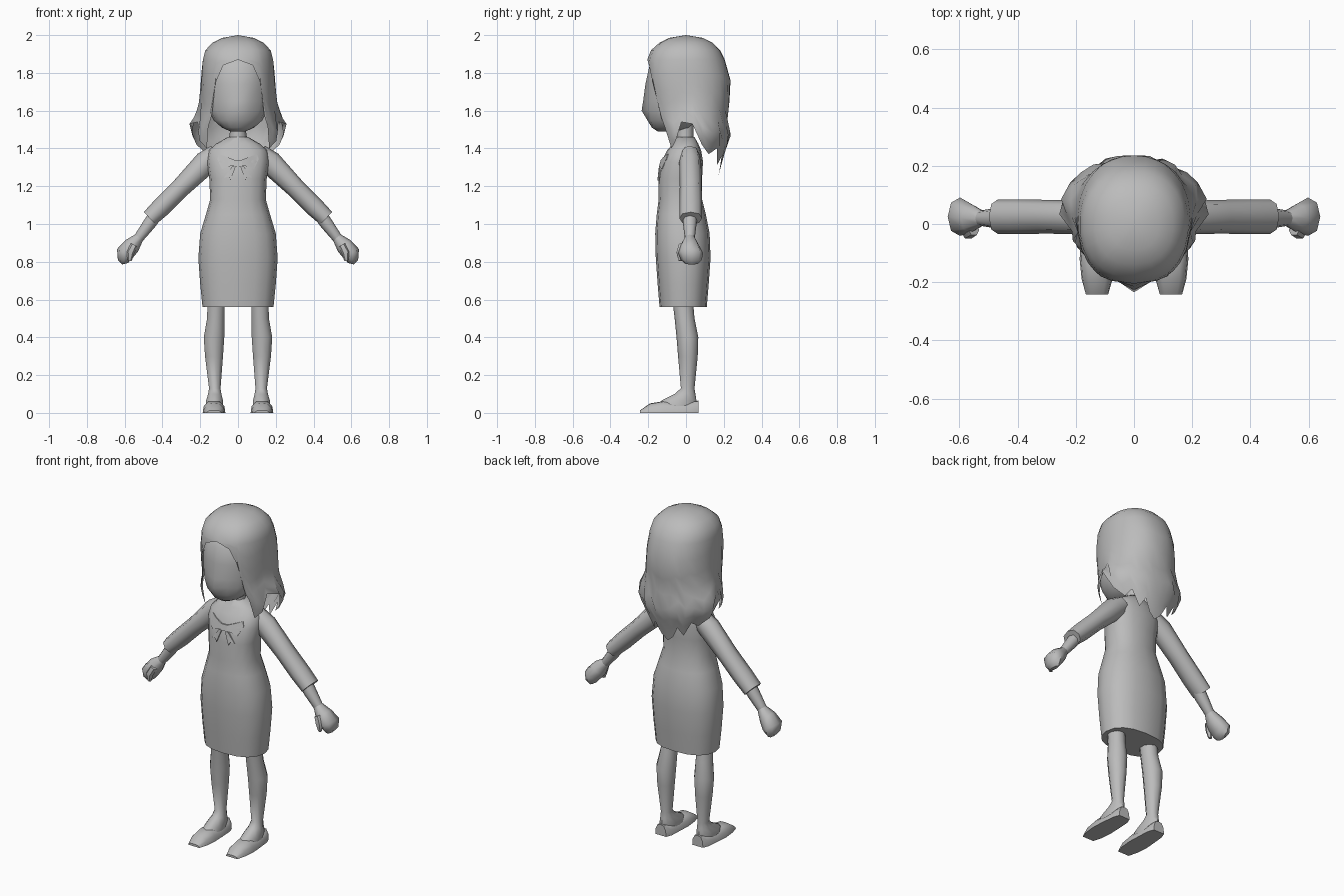
import bpy, bmesh, math
from mathutils import Vector

grey = bpy.data.materials.new("plain_grey")
grey.diffuse_color = (0.5, 0.5, 0.5, 1)


def lerp_table(table, z):
    """Interpolate rows (z, values...) sorted by rising z."""
    z = min(max(z, table[0][0]), table[-1][0])
    for a, b in zip(table, table[1:]):
        if z <= b[0]:
            t = (z - a[0]) / (b[0] - a[0])
            return [p + (q - p) * t for p, q in zip(a[1:], b[1:])]


def finish(name, bm, angle=50, recalc=True):
    bmesh.ops.remove_doubles(bm, verts=bm.verts, dist=0.0005)
    if recalc:
        bmesh.ops.recalc_face_normals(bm, faces=bm.faces)
    me = bpy.data.meshes.new(name)
    bm.to_mesh(me)
    bm.free()
    me.materials.append(grey)
    ob = bpy.data.objects.new(name, me)
    bpy.context.collection.objects.link(ob)
    bpy.ops.object.select_all(action='DESELECT')
    ob.select_set(True)
    bpy.context.view_layer.objects.active = ob
    bpy.ops.object.shade_smooth_by_angle(angle=math.radians(angle))
    return ob


def loft(name, rings, angle=50):
    bm = bmesh.new()
    rows = [[bm.verts.new(p) for p in r] for r in rings]
    n = len(rows[0])
    for a, b in zip(rows, rows[1:]):
        for i in range(n):
            j = (i + 1) % n
            bm.faces.new((a[i], a[j], b[j], b[i]))
    bm.faces.new(rows[0])
    bm.faces.new(rows[-1])
    return finish(name, bm, angle)


def spow(v, p):
    return math.copysign(abs(v) ** p, v)


def ring(c, u, v, n, p=1.0):
    """Rounded ring about c with half axes u and v."""
    out = []
    for i in range(n):
        a = 2 * math.pi * i / n
        out.append(Vector(c) + u * spow(math.cos(a), p) + v * spow(math.sin(a), p))
    return out


def flat_ring(z, hw, y0, y1, n, p=1.0, x=0.0):
    return ring((x, (y0 + y1) / 2, z), Vector((0, -(y1 - y0) / 2, 0)), Vector((hw, 0, 0)), n, p)


def limb(name, s, pts, n=8):
    """Tube in the xz plane; pts are x, y, z, in-plane radius, depth radius."""
    rings = []
    for i, (x, y, z, r, d) in enumerate(pts):
        a, b = pts[max(i - 1, 0)], pts[min(i + 1, len(pts) - 1)]
        t = Vector((s * (b[0] - a[0]), 0, b[2] - a[2])).normalized()
        rings.append(ring((s * x, y, z), Vector((t.z, 0, -t.x)) * r, Vector((0, d, 0)), n, 0.9))
    return loft(name, rings)


# Dress: z, half width, front y, back y
DRESS = [(0.56, 0.188, -0.14, 0.11), (0.68, 0.2, -0.15, 0.12), (0.82, 0.21, -0.16, 0.13),
         (0.95, 0.2, -0.163, 0.125), (1.05, 0.17, -0.155, 0.105), (1.13, 0.147, -0.145, 0.085),
         (1.24, 0.152, -0.147, 0.085), (1.33, 0.165, -0.13, 0.09), (1.39, 0.155, -0.1, 0.08),
         (1.425, 0.115, -0.07, 0.065), (1.46, 0.055, -0.05, 0.045)]
loft("dress", [flat_ring(z, w, a, b, 16, 0.85) for z, w, a, b in DRESS])

# Neck
loft("neck", [flat_ring(z, w, -0.05, 0.04, 8) for z, w in ((1.42, 0.055), (1.49, 0.042), (1.57, 0.045))])

# Head: z, half width, front y, back y, nose push on the centre line
HEAD = [(1.49, 0.04, -0.15, -0.04, 0.0), (1.51, 0.085, -0.18, 0.02, 0.0), (1.55, 0.13, -0.195, 0.06, 0.01),
        (1.6, 0.152, -0.2, 0.09, 0.035), (1.65, 0.16, -0.203, 0.11, 0.024), (1.74, 0.166, -0.205, 0.14, 0.01),
        (1.83, 0.16, -0.195, 0.14, 0.0), (1.91, 0.12, -0.14, 0.1, 0.0)]
rings = []
for z, w, a, b, nose in HEAD:
    r = flat_ring(z, w, a, b, 16, 0.9)
    r[0].y -= nose
    rings.append(r)
loft("head", rings, 60)

# Hair: radius by height, then (angle from front, lower end) for each column
HAIR = [(1.25, 0.17, 0.19, 0.12, 0.17), (1.38, 0.2, 0.19, 0.12, 0.205), (1.43, 0.24, 0.215, 0.13, 0.225),
        (1.48, 0.26, 0.225, 0.14, 0.24), (1.52, 0.265, 0.225, 0.15, 0.225), (1.58, 0.225, 0.195, 0.18, 0.215),
        (1.65, 0.207, 0.195, 0.19, 0.23), (1.73, 0.2, 0.195, 0.21, 0.24), (1.8, 0.195, 0.192, 0.215, 0.23),
        (1.87, 0.187, 0.187, 0.205, 0.205), (1.92, 0.174, 0.174, 0.185, 0.18),
        (1.96, 0.135, 0.135, 0.14, 0.14), (1.985, 0.085, 0.085, 0.09, 0.09), (2.0, 0, 0, 0, 0)]
ENDS = [(0, 1.87), (22, 1.84), (35, 1.75), (42, 1.52), (54, 1.4), (68, 1.44), (83, 1.54), (97, 1.53),
        (110, 1.42), (124, 1.37), (138, 1.4), (150, 1.31), (160, 1.36), (170, 1.29), (180, 1.26)]
ENDS = [(-a, e) for a, e in ENDS[:0:-1]] + ENDS
bm = bmesh.new()
cols = []
for a, end in ENDS:
    zs = [2.0, 1.985, 1.96, 1.92, 1.87]
    zs += [1.87 - (1.87 - end) * g for g in (0.18, 0.36, 0.52, 0.66, 0.78, 0.89, 1)]
    sn, cs = spow(math.sin(math.radians(a)), 0.9), spow(math.cos(math.radians(a)), 0.9)
    col = []
    for z in zs:
        back_w, front_w, front, back = lerp_table(HAIR, z)
        w = front_w if abs(a) < 90 else back_w
        col.append(bm.verts.new((w * sn, -cs * (front if cs > 0 else back), z)))
    cols.append(col)
for a, b in zip(cols, cols[1:]):
    for i in range(len(a) - 1):
        bm.faces.new((a[i], a[i + 1], b[i + 1], b[i]))
finish("hair", bm, 60, recalc=False)


# Bow: thin plates that follow the chest
def plate(name, outline):
    bm = bmesh.new()

    def chest(x, z, lift):
        w, a, b = lerp_table(DRESS, z)
        return (x, (a + b) / 2 - (b - a) / 2 * math.sqrt(1 - (x / w) ** 2) - lift, z)
    front = [bm.verts.new(chest(x, z, 0.009)) for x, z in outline]
    back = [bm.verts.new(chest(x, z, 0.001)) for x, z in outline]
    bm.faces.new(front)
    bm.faces.new(back[::-1])
    for i in range(len(front)):
        j = (i + 1) % len(front)
        bm.faces.new((front[i], front[j], back[j], back[i]))
    bmesh.ops.triangulate(bm, faces=[f for f in bm.faces if len(f.verts) > 4])
    finish(name, bm, 40)


plate("bow_knot", [(-0.02, 1.34), (0.02, 1.34), (0.022, 1.305), (-0.022, 1.305)])

for s, side in ((-1, "left"), (1, "right")):
    plate("bow_loop_" + side, [(s * x, z) for x, z in (
        (0.02, 1.34), (0.06, 1.355), (0.1, 1.37), (0.11, 1.345), (0.085, 1.29), (0.05, 1.305), (0.02, 1.308))])
    plate("bow_tail_" + side, [(s * x, z) for x, z in (
        (0.012, 1.305), (0.03, 1.305), (0.075, 1.245), (0.05, 1.25), (0.04, 1.23))])

    # Arm
    limb("sleeve_" + side, s, [(0.11, 0.02, 1.37, 0.055, 0.05), (0.17, 0.022, 1.325, 0.064, 0.058),
                               (0.3, 0.025, 1.195, 0.052, 0.058), (0.4, 0.025, 1.095, 0.052, 0.06),
                               (0.467, 0.025, 1.03, 0.046, 0.06)])
    limb("forearm_" + side, s, [(0.42, 0.022, 1.07, 0.036, 0.04), (0.47, 0.02, 1.0, 0.034, 0.036),
                                (0.53, 0.02, 0.92, 0.026, 0.026)])
    limb("hand_" + side, s, [(0.522, 0.02, 0.93, 0.025, 0.026), (0.562, 0.02, 0.885, 0.045, 0.05),
                             (0.598, 0.025, 0.845, 0.048, 0.066), (0.602, 0.028, 0.81, 0.034, 0.055),
                             (0.597, 0.03, 0.79, 0.016, 0.035)])
    limb("thumb_" + side, s, [(0.55, -0.02, 0.89, 0.02, 0.02), (0.57, -0.032, 0.85, 0.022, 0.02),
                              (0.573, -0.03, 0.805, 0.01, 0.01)], 6)

    # Leg: z, centre x, half width, front y, back y
    loft("leg_" + side, [flat_ring(z, w, a, b, 10, 1, s * x) for z, x, w, a, b in (
        (0.62, 0.115, 0.048, -0.075, 0.035), (0.5, 0.118, 0.048, -0.06, 0.045), (0.4, 0.127, 0.057, -0.05, 0.065),
        (0.3, 0.127, 0.05, -0.042, 0.062), (0.13, 0.123, 0.032, -0.027, 0.045), (0.1, 0.123, 0.037, -0.06, 0.05),
        (0.065, 0.124, 0.047, -0.13, 0.055), (0.03, 0.124, 0.047, -0.16, 0.055))])

    # Shoe: y, centre x, half width, height
    shoe = []
    for y, x, w, h in ((0.066, 0.124, 0.036, 0.065), (0.03, 0.124, 0.05, 0.06), (-0.05, 0.126, 0.056, 0.05),
                       (-0.12, 0.127, 0.06, 0.062), (-0.19, 0.127, 0.053, 0.05), (-0.243, 0.127, 0.038, 0.014)):
        shoe.append([(s * x + k * w, y, m * h) for k, m in (
            (-1, 0), (1, 0), (0.92, 0.55), (0.55, 0.95), (0, 1), (-0.55, 0.95), (-0.92, 0.55))])
    loft("shoe_" + side, shoe)
